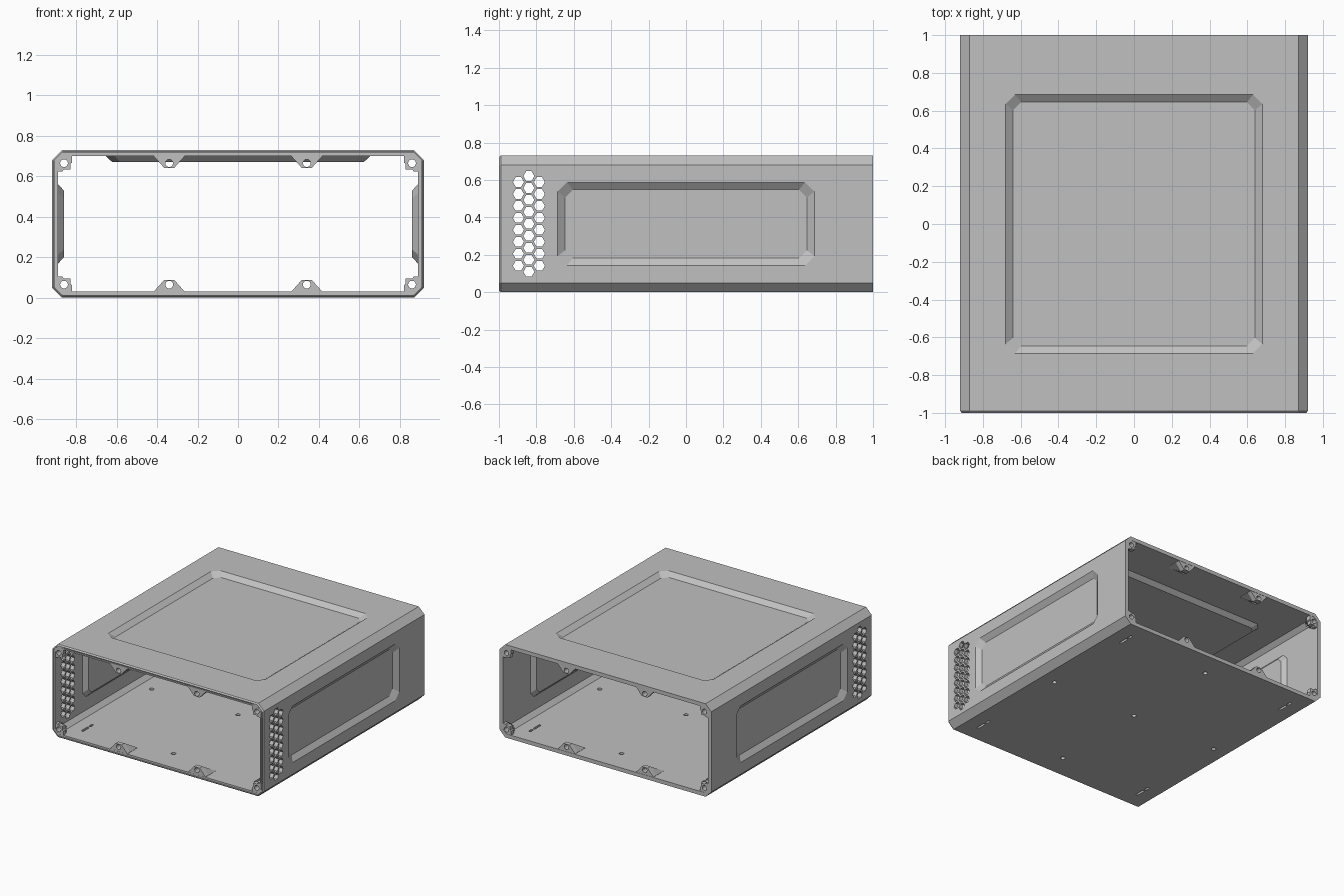
import bpy, bmesh, math
from mathutils import Matrix, Vector

cube = bpy.data.objects.get("Cube")
if cube:
    bpy.data.objects.remove(cube, do_unlink=True)

grey = bpy.data.materials.new("plain grey")
grey.use_nodes = True
GREY = (0.53, 0.53, 0.53, 1)
grey.diffuse_color = GREY
grey.node_tree.nodes["Principled BSDF"].inputs["Base Color"].default_value = GREY

HALF_W, HEIGHT, HALF_L = 0.92, 0.73, 1.0
MID = HEIGHT / 2
WALL, CHAMFER = 0.03, 0.05


def chamfered(w, h, c):
    """Outline of a rectangle with cut corners, half sizes w and h."""
    return [(w - c, -h), (w, c - h), (w, h - c), (w - c, h),
            (c - w, h), (-w, h - c), (-w, c - h), (c - w, -h)]


def ngon(r, n):
    return [(r * math.cos(math.tau * i / n), r * math.sin(math.tau * i / n)) for i in range(n)]


def loft(bm, rings, closed=False):
    """Skin a row of equal rings, capped at the ends or joined into a loop."""
    rows = [[bm.verts.new(p) for p in ring] for ring in rings]
    n = len(rows[0])
    faces = []
    pairs = list(zip(rows, rows[1:])) + ([(rows[-1], rows[0])] if closed else [])
    for a, b in pairs:
        for i in range(n):
            j = (i + 1) % n
            faces.append(bm.faces.new((a[i], a[j], b[j], b[i])))
    if not closed:
        faces += [bm.faces.new(rows[0]), bm.faces.new(rows[-1])]
    bmesh.ops.recalc_face_normals(bm, faces=faces)


def finish(bm, name):
    mesh = bpy.data.meshes.new(name)
    bm.to_mesh(mesh)
    bm.free()
    mesh.materials.append(grey)
    obj = bpy.data.objects.new(name, mesh)
    bpy.context.collection.objects.link(obj)
    return obj


def boolean(obj, tool, operation):
    mod = obj.modifiers.new("cut", 'BOOLEAN')
    mod.operation, mod.object, mod.solver = operation, tool, 'EXACT'
    bpy.context.view_layer.objects.active = obj
    bpy.ops.object.modifier_apply(modifier=mod.name)
    bpy.data.objects.remove(tool, do_unlink=True)


# Walls that carry recessed panels: mapping (u, v, depth) to space, half sizes
def top_wall(u, v, d):
    return (u, v, HEIGHT - d)


def left_wall(u, v, d):
    return (HALF_W - d, u, MID + v)


def right_wall(u, v, d):
    return (d - HALF_W, u, MID + v)


PANELS = [(top_wall, 0.68, 0.685), (left_wall, 0.687, 0.223), (right_wall, 0.687, 0.223)]


def frustums(name, inset, d0, d1, slope):
    bm = bmesh.new()
    for wall, w, h in PANELS:
        rings = []
        for d in (d0, d1):
            s = inset + (d - d0) * slope
            rings.append([wall(u, v, d) for u, v in chamfered(w - s, h - s, 0.05 - s * 0.2)])
        loft(bm, rings)
    return finish(bm, name)


# Open tube with a bevelled, grooved front rim and a plain back rim
bm = bmesh.new()
steps = [(0, -0.99), (0.008, -1), (0.013, -1), (0.013, -0.992), (0.02, -0.992), (0.02, -0.997),
         (WALL, -0.997), (WALL, HALF_L), (0, HALF_L)]
loft(bm, [[(x, y, MID + z) for x, z in
           chamfered(HALF_W - d, MID - d, CHAMFER - d * 0.586)] for d, y in steps], closed=True)
shell = finish(bm, "case_shell")

# Panels bulge inward, then the outside is pressed in
boolean(shell, frustums("panel_backs", 0.015, 0.02, 0.06, 1.1), 'UNION')
boolean(shell, frustums("panel_recesses", -0.013, -0.01, WALL, 1.33), 'DIFFERENCE')

# Honeycomb vents on both sides, floor holes and foot slots
bm = bmesh.new()
PITCH = 0.064
for wall in (left_wall, right_wall):
    for col in (-1, 0, 1):
        rows = 8 if col else 9
        for k in range(rows):
            y, z = -0.84 + col * 0.056, (k - (rows - 1) / 2) * PITCH
            loft(bm, [[wall(y + a, z + b, d) for a, b in ngon(0.0295, 6)] for d in (-0.02, 0.05)])


def floor_cut(outline, x, y):
    loft(bm, [[(x + a, y + b, z) for a, b in outline] for z in (-0.02, 0.05)])


for x, y in [(0, 0), (0.75, 0), (-0.75, 0), (0, 0.8), (0, -0.8)]:
    floor_cut(ngon(0.017, 20), x, y)
for x in (-0.75, 0.75):
    for y in (-0.8, 0.8):
        floor_cut(chamfered(0.009, 0.04, 0.004), x, y - 0.025)
        floor_cut(chamfered(0.009, 0.02, 0.004), x, y + 0.05)
boolean(shell, finish(bm, "openings"), 'DIFFERENCE')


# Screw mounts, drawn for the lower left, mirrored by side, level and end
def screw_mount(name, outline, flat, hole, sx, top, back):
    def place(x, y, z):
        y = HALF_L - 0.002 - y if back else y - HALF_L + 0.004
        return (x * sx, y, HEIGHT - z if top else z)

    def ring(points, y):
        return [place(x, y, z) for x, z in points]

    bm = bmesh.new()
    loft(bm, [ring(outline, 0), ring(outline, 0.035), ring(flat, 0.13)])
    mount = finish(bm, name)
    bm = bmesh.new()
    circle = [(hole[0] + a, hole[1] + b) for a, b in ngon(0.019, 24)]
    loft(bm, [ring(circle, -0.05), ring(circle, 0.2)])
    boolean(mount, finish(bm, "screw_hole"), 'DIFFERENCE')


TAB = [(0.265, 0.02), (0.415, 0.02), (0.415, 0.032), (0.365, 0.088), (0.315, 0.088), (0.265, 0.032)]
TAB_END = [(x, min(z, 0.031)) for x, z in TAB]
CORNER = [(0.872, 0.015), (0.905, 0.048), (0.905, 0.105), (0.872, 0.105), (0.865, 0.098),
          (0.828, 0.098 - 0.037), (0.828, 0.015)]
CORNER = [(0.872, 0.015), (0.905, 0.048), (0.905, 0.105), (0.868, 0.105), (0.862, 0.096),
          (0.829, 0.096), (0.829, 0.068), (0.82, 0.062), (0.82, 0.015)]
# the corner block shrinks into the wall corner
CORNER_END = [(0.9 + (x - 0.9) * 0.25, 0.02 + (z - 0.02) * 0.25) for x, z in CORNER]
CORNER_END[0], CORNER_END[1] = (0.895, 0.035), (0.9, 0.04)

for back in (False, True):
    for top in (False, True):
        for sx in (-1, 1):
            label = "_".join(("back" if back else "front", "upper" if top else "lower",
                              "left" if sx > 0 else "right"))
            screw_mount(label + "_tab", TAB, TAB_END, (0.34, 0.065), sx, top, back)
            screw_mount(label + "_corner_mount", CORNER, CORNER_END, (0.86, 0.065), sx, top, back)
